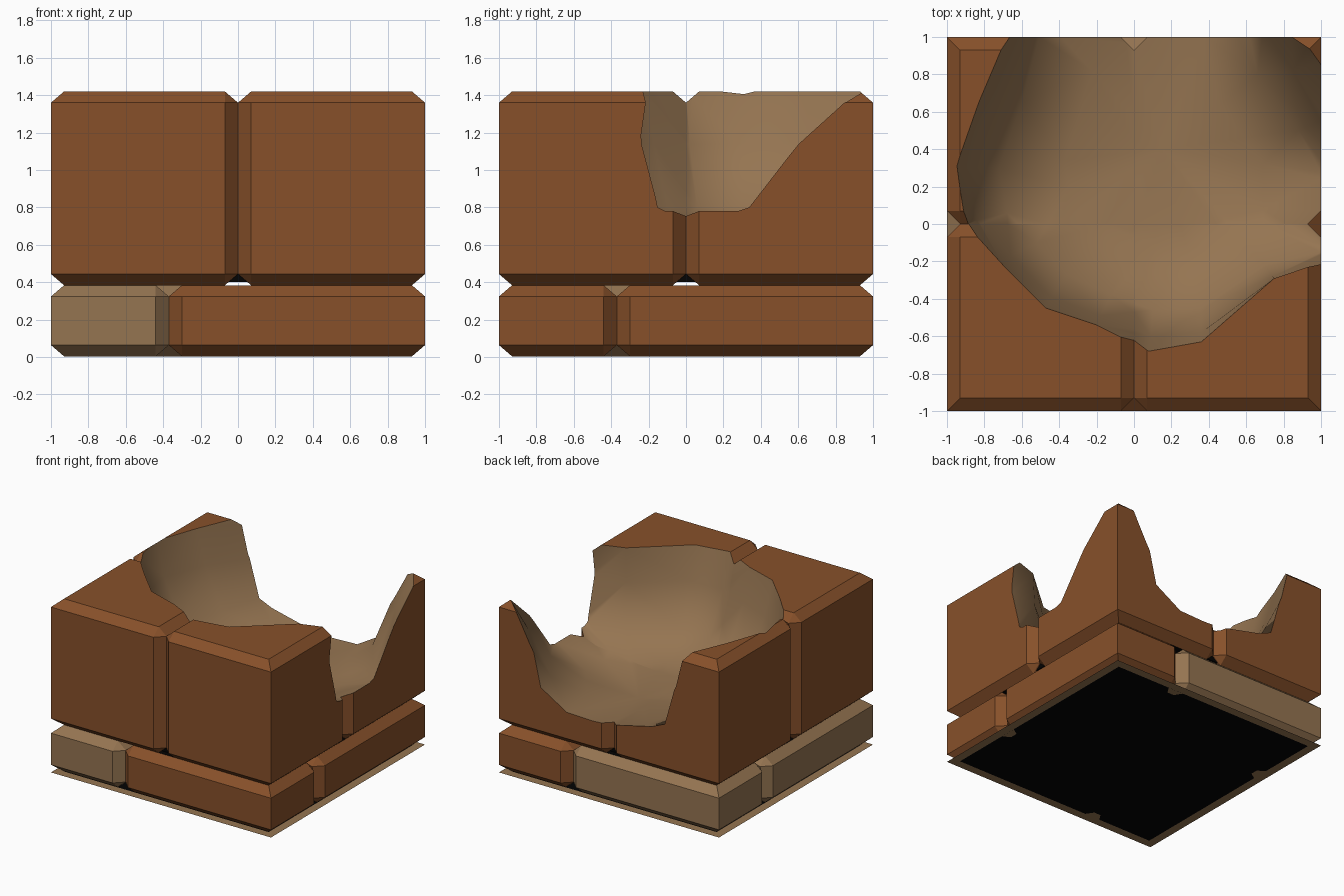
import bpy, bmesh
from mathutils import Vector

if "Cube" in bpy.data.objects:
    bpy.data.objects.remove(bpy.data.objects["Cube"])


def material(name, rgb):
    m = bpy.data.materials.new(name)
    m.diffuse_color = (*rgb, 1)
    m.use_nodes = True
    m.node_tree.nodes["Principled BSDF"].inputs["Base Color"].default_value = m.diffuse_color
    return m


MATS = [material("brown_stone", (0.243, 0.081, 0.023)),
        material("tan_stone", (0.300, 0.176, 0.083)),
        material("black_inside", (0.001, 0.001, 0.001))]
BROWN, TAN, BLACK = range(3)


def make_object(name, bm):
    me = bpy.data.meshes.new(name)
    bm.to_mesh(me)
    bm.free()
    for m in MATS:
        me.materials.append(m)
    ob = bpy.data.objects.new(name, me)
    bpy.context.collection.objects.link(ob)
    return ob


# Chamfered brick: vertical edges are cut only where a joint meets the outside
def brick(name, x0, x1, y0, y1, z0, z1, colour, black_z, c=0.07, cz=0.06):
    bm = bmesh.new()
    for x, sx in ((x0, 1), (x1, -1)):
        for y, sy in ((y0, 1), (y1, -1)):
            for z, sz in ((z0, 1), (z1, -1)):
                bm.verts.new((x + sx * c, y + sy * c, z))
                zi = z + sz * cz
                if (abs(x) == 1) == (abs(y) == 1):
                    bm.verts.new((x, y, zi))
                else:
                    bm.verts.new((x + sx * c, y, zi))
                    bm.verts.new((x, y + sy * c, zi))
    bmesh.ops.convex_hull(bm, input=bm.verts[:])
    bmesh.ops.dissolve_limit(bm, angle_limit=0.01, verts=bm.verts[:], edges=bm.edges[:])
    bmesh.ops.recalc_face_normals(bm, faces=bm.faces[:])
    for f in bm.faces:
        hidden = abs(f.normal.z) > 0.99 and \
            any(abs(f.calc_center_median().z - z) < 0.01 for z in black_z)
        f.material_index = BLACK if hidden else colour
    return make_object(name, bm)


J, Z0, Z1, Z2 = 0.37, 0.004, 0.384, 1.42
R = 0.93

# Base sheet: tan rim, black middle, and a small tan notch under each joint
bm = bmesh.new()
outer, inner = [[bm.verts.new((x * s, y * s, 0.001))
                 for x, y in ((-1, 1), (1, 1), (1, -1), (-1, -1))] for s in (1, R)]
bm.faces.new(inner).material_index = BLACK
for i in range(4):
    k = (i + 1) % 4
    bm.faces.new((outer[i], outer[k], inner[k], inner[i])).material_index = TAN
a, b = (-J - 0.07, -R), (-J + 0.07, -R)
notch = [a, b, (-J + 0.03, -R + 0.06), (-J - 0.03, -R + 0.06)]
for turn in range(4):
    bm.faces.new([bm.verts.new((x, y, 0)) for x, y in notch[::-1]]).material_index = TAN
    notch = [(-y, x) for x, y in notch]
make_object("base_sheet", bm)

# Dark core showing in the gap under the upper bricks
bm = bmesh.new()
bmesh.ops.create_cube(bm, size=1)
bmesh.ops.scale(bm, vec=(1.84, 1.84, 0.05), verts=bm.verts[:])
bmesh.ops.translate(bm, vec=(0, 0, 0.427), verts=bm.verts[:])
for f in bm.faces:
    f.material_index = BLACK
make_object("dark_core", bm)

# Lower course: four bricks in a pinwheel
brick("lower_brick_front", -J, 1, -1, -J, Z0, Z1, BROWN, (Z0, Z1))
brick("lower_brick_right", J, 1, -J, 1, Z0, Z1, BROWN, (Z0, Z1))
brick("lower_brick_back", -1, J, J, 1, Z0, Z1, TAN, (Z0, Z1))
brick("lower_brick_left", -1, -J, -1, J, Z0, Z1, TAN, (Z0, Z1))

# Upper course: four large quarter bricks
upper = [brick("upper_brick_%s_%s" % (ny, nx), x, x + 1, y, y + 1, Z1, Z2, BROWN, (Z1,))
         for nx, x in (("left", -1), ("right", 0))
         for ny, y in (("front", -1), ("back", 0))]

# Crater outlines at the rim, halfway down and near the floor
RIM = [(-.95, .31), (-.90, 0), (-.70, -.22), (-.47, -.45), (-.20, -.54), (.08, -.68),
       (.36, -.63), (.75, -.29), (1.05, -.19), (1.30, .40), (1.03, .87), (.93, .95),
       (.84, 1.05), (.20, 1.30), (-.66, 1.05), (-.83, .65)]
MID = [(-.88, .30), (-.84, .02), (-.66, -.17), (-.44, -.39), (-.18, -.49), (.09, -.60),
       (.36, -.58), (.74, -.28), (1.05, -.23), (1.25, .40), (1.03, .56), (.85, .82),
       (.69, 1.05), (.20, 1.25), (-.59, 1.05), (-.75, .65)]
LOW = [(-.72, .30), (-.68, .06), (-.52, -.10), (-.36, -.27), (-.12, -.38), (.10, -.46),
       (.36, -.45), (.70, -.22), (1.05, -.14), (1.05, .27), (.88, .50), (.66, .80),
       (.54, 1.40), (.15, 1.60), (-.48, 1.10), (-.60, .65)]
mid_floor = Vector((0.15, 0.4))
FLOOR = [Vector(p).lerp(mid_floor, 0.4) for p in LOW]

bm = bmesh.new()
rings = [[bm.verts.new((p[0], p[1], z)) for p in ring]
         for ring, z in ((RIM, 1.6), (RIM, 1.42), (MID, 1.14), (LOW, 0.80), (FLOOR, 0.66))]
n = len(RIM)
bm.faces.new(rings[0])
for a, b in zip(rings, rings[1:]):
    for i in range(n):
        k = (i + 1) % n
        bm.faces.new((a[i], a[k], b[k], b[i]))
centre = bm.verts.new((*mid_floor, 0.61))
for i in range(n):
    bm.faces.new((rings[-1][i], rings[-1][(i + 1) % n], centre))
bmesh.ops.triangulate(bm, faces=bm.faces[:])
bmesh.ops.recalc_face_normals(bm, faces=bm.faces[:])
for f in bm.faces:
    f.material_index = TAN
    f.smooth = True
cutter = make_object("crater_cutter", bm)
cutter.hide_render = True

# Carve the crater out of the upper bricks
for ob in upper:
    mod = ob.modifiers.new("crater", "BOOLEAN")
    mod.operation = "DIFFERENCE"
    mod.solver = "EXACT"
    mod.object = cutter
    bpy.context.view_layer.objects.active = ob
    bpy.ops.object.modifier_apply(modifier=mod.name)
bpy.data.objects.remove(cutter)
